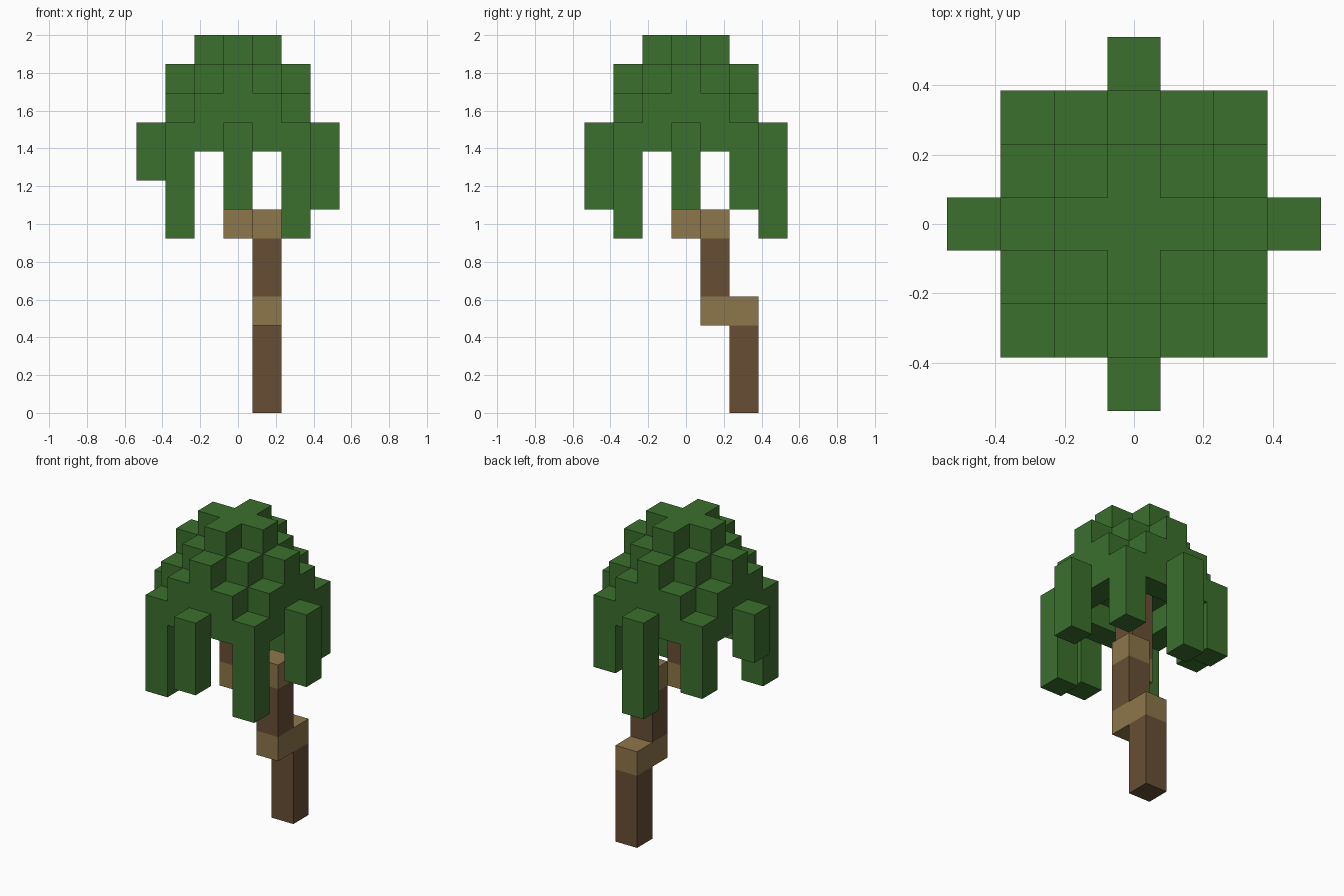
import bpy
import bmesh
from mathutils import Vector

UNIT = 2 / 13  # one block; the tree is 13 blocks tall

cube = bpy.data.objects.get("Cube")
if cube:
    bpy.data.objects.remove(cube, do_unlink=True)


def make_material(name, rgb):
    mat = bpy.data.materials.new(name)
    mat.use_nodes = True
    mat.diffuse_color = (*rgb, 1)
    bsdf = next(n for n in mat.node_tree.nodes if n.type == "BSDF_PRINCIPLED")
    bsdf.inputs["Base Color"].default_value = (*rgb, 1)
    return mat


LEAF = make_material("leaf green", (0.045, 0.162, 0.027))
BARK = make_material("dark bark", (0.136, 0.078, 0.034))
KNOT = make_material("light bark", (0.270, 0.181, 0.068))


def column(x, y, bottom, top):
    return {(x, y, z) for z in range(bottom, top)}


def block_object(name, cells, materials, pick=lambda z: 0):
    """Outer skin of a set of blocks; pick(z) gives the material slot of a layer."""
    bm = bmesh.new()
    for cell in sorted(cells):
        centre = Vector(cell) + Vector((0, 0, 0.5))
        for axis in range(3):
            for sign in (-1, 1):
                n = Vector((0, 0, 0))
                n[axis] = sign
                if tuple(int(c + d) for c, d in zip(cell, n)) in cells:
                    continue
                u = Vector((0, 0, 0))
                u[(axis + 1) % 3] = 0.5
                v = n.cross(u)
                mid = centre + n / 2
                corners = (mid - u - v, mid + u - v, mid + u + v, mid - u + v)
                face = bm.faces.new([bm.verts.new(p * UNIT) for p in corners])
                face.material_index = pick(cell[2])
    bmesh.ops.remove_doubles(bm, verts=bm.verts, dist=0.001)
    mesh = bpy.data.meshes.new(name)
    bm.to_mesh(mesh)
    bm.free()
    for mat in materials:
        mesh.materials.append(mat)
    obj = bpy.data.objects.new(name, mesh)
    bpy.context.collection.objects.link(obj)
    return obj


# Stepped trunk: each bend is a layer of light bark
trunk = column(1, 2, 0, 4) | column(1, 1, 3, 7) | column(0, 0, 6, 10)
block_object("trunk", trunk, [BARK, KNOT], lambda z: int(z in (3, 6)))

# Stepped dome, hollow underneath
canopy = set()
for x in range(-2, 3):
    for y in range(-2, 3):
        inside = max(abs(x), abs(y)) < 2
        canopy |= column(x, y, 10 if inside else 9, 14 - max(abs(x) + abs(y), 1))

# Drooping fronds at the corners and the middle of each side
fronds = {
    (-2, -2): 6, (2, -2): 6, (-2, 2): 7, (2, 2): 7,
    (-3, 0): 8, (3, 0): 7, (0, -3): 7, (0, 3): 6,
}
for (x, y), bottom in fronds.items():
    canopy |= column(x, y, bottom, 10)
block_object("leaf_canopy", canopy, [LEAF])
